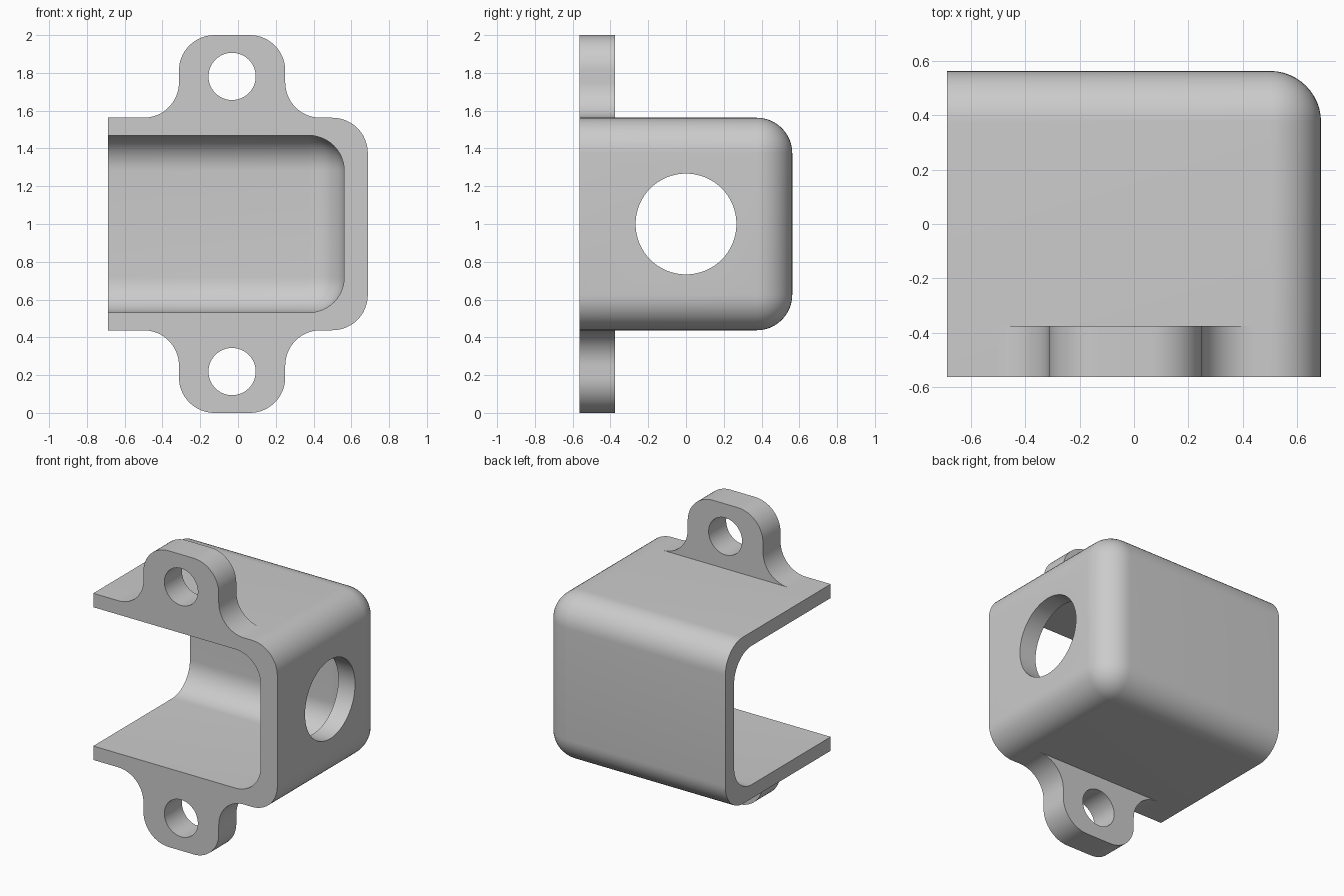
import bpy, bmesh, math
from mathutils import Matrix, Vector

if "Cube" in bpy.data.objects:
    bpy.data.objects.remove(bpy.data.objects["Cube"])

U = 1 / 16                      # design module
R = 3 * U                       # common fillet radius
LEFT, RIGHT, HALF = -11 * U, 11 * U, 9 * U
MID_Z = 1.0
TAB_X = -U / 2

grey = bpy.data.materials.new("light_grey")
grey.use_nodes = True
grey.diffuse_color = (0.6, 0.6, 0.6, 1)
grey.node_tree.nodes["Principled BSDF"].inputs["Base Color"].default_value = (0.6, 0.6, 0.6, 1)


def make_object(name, bm):
    bmesh.ops.recalc_face_normals(bm, faces=bm.faces)
    mesh = bpy.data.meshes.new(name)
    bm.to_mesh(mesh)
    bm.free()
    mesh.materials.append(grey)
    obj = bpy.data.objects.new(name, mesh)
    bpy.context.collection.objects.link(obj)
    return obj


def rounded_block(name, low, high):
    """Box between two corners with every edge rounded."""
    low, high = Vector(low), Vector(high)
    bm = bmesh.new()
    bmesh.ops.create_cube(bm, size=1)
    bmesh.ops.scale(bm, vec=high - low, verts=bm.verts)
    bmesh.ops.translate(bm, vec=(low + high) / 2, verts=bm.verts)
    bmesh.ops.bevel(bm, geom=bm.edges[:], offset=R, segments=12,
                    profile=0.5, affect='EDGES')
    return bm


def cylinder(name, centre, radius, axis):
    bm = bmesh.new()
    turn = Matrix.Rotation(math.pi / 2, 4, 'Y' if axis == 'X' else 'X')
    bmesh.ops.create_cone(bm, cap_ends=True, segments=64, radius1=radius, radius2=radius,
                          depth=0.8, matrix=Matrix.Translation(centre) @ turn)
    return make_object(name, bm)


def cut(obj, cutter):
    """Subtract the cutter, bake the result and discard the cutter."""
    mod = obj.modifiers.new("cut", 'BOOLEAN')
    mod.operation, mod.solver, mod.object = 'DIFFERENCE', 'EXACT', cutter
    cutter.hide_render = True
    bpy.context.view_layer.update()
    baked = bpy.data.meshes.new_from_object(
        obj.evaluated_get(bpy.context.evaluated_depsgraph_get()))
    obj.modifiers.clear()
    obj.data = baked
    bpy.data.objects.remove(cutter)


def smooth(obj):
    bpy.ops.object.select_all(action='DESELECT')
    obj.select_set(True)
    bpy.context.view_layer.objects.active = obj
    bpy.ops.object.shade_smooth_by_angle(angle=math.radians(30))


# Housing: rounded block sliced flat on its open left-hand and front sides
bm = rounded_block("housing", (LEFT - 0.5, -HALF - 0.5, MID_Z - HALF), (RIGHT, HALF, MID_Z + HALF))
for point, normal in (((LEFT, 0, 0), (-1, 0, 0)), ((0, -HALF, 0), (0, -1, 0))):
    sliced = bmesh.ops.bisect_plane(bm, geom=bm.verts[:] + bm.edges[:] + bm.faces[:],
                                    plane_co=point, plane_no=normal, clear_outer=True)
    rim = [e for e in sliced["geom_cut"] if isinstance(e, bmesh.types.BMEdge)]
    bmesh.ops.holes_fill(bm, edges=rim, sides=0)
housing = make_object("housing", bm)

# Cavity with rounded inner corners, then the round port in the end wall
wall = 1.5 * U
cavity = make_object("cavity_cutter", rounded_block(
    "cavity", (LEFT - 0.5, -HALF - 0.5, MID_Z - HALF + wall),
    (RIGHT - 2 * U, HALF - wall, MID_Z + HALF - wall)))
cut(housing, cavity)
cut(housing, cylinder("port_cutter", (RIGHT, 0, MID_Z), 0.267, 'X'))
smooth(housing)


# Mounting tabs: half profile of flared foot and rounded head, mirrored
def arc(cx, cz, start, end, steps=16):
    return [(cx + R * math.cos(math.radians(start + (end - start) * i / steps)),
             cz + R * math.sin(math.radians(start + (end - start) * i / steps)))
            for i in range(steps + 1)]


half_width = 4.5 * U
half = (arc(half_width + R, HALF + R, 270, 180)
        + arc(half_width - R, 1 - R, 0, 90))
outline = half + [(-x, z) for x, z in reversed(half)]
for name, side in (("upper_tab", 1), ("lower_tab", -1)):
    bm = bmesh.new()
    face = bm.faces.new([bm.verts.new((TAB_X + x, -HALF, MID_Z + side * z)) for x, z in outline])
    grown = bmesh.ops.extrude_face_region(bm, geom=[face])
    bmesh.ops.translate(bm, vec=(0, R, 0),
                        verts=[v for v in grown["geom"] if isinstance(v, bmesh.types.BMVert)])
    tab = make_object(name, bm)
    cut(tab, cylinder("bolt_cutter", (TAB_X, -HALF, MID_Z + side * 12.5 * U), 2 * U, 'Y'))
    smooth(tab)
